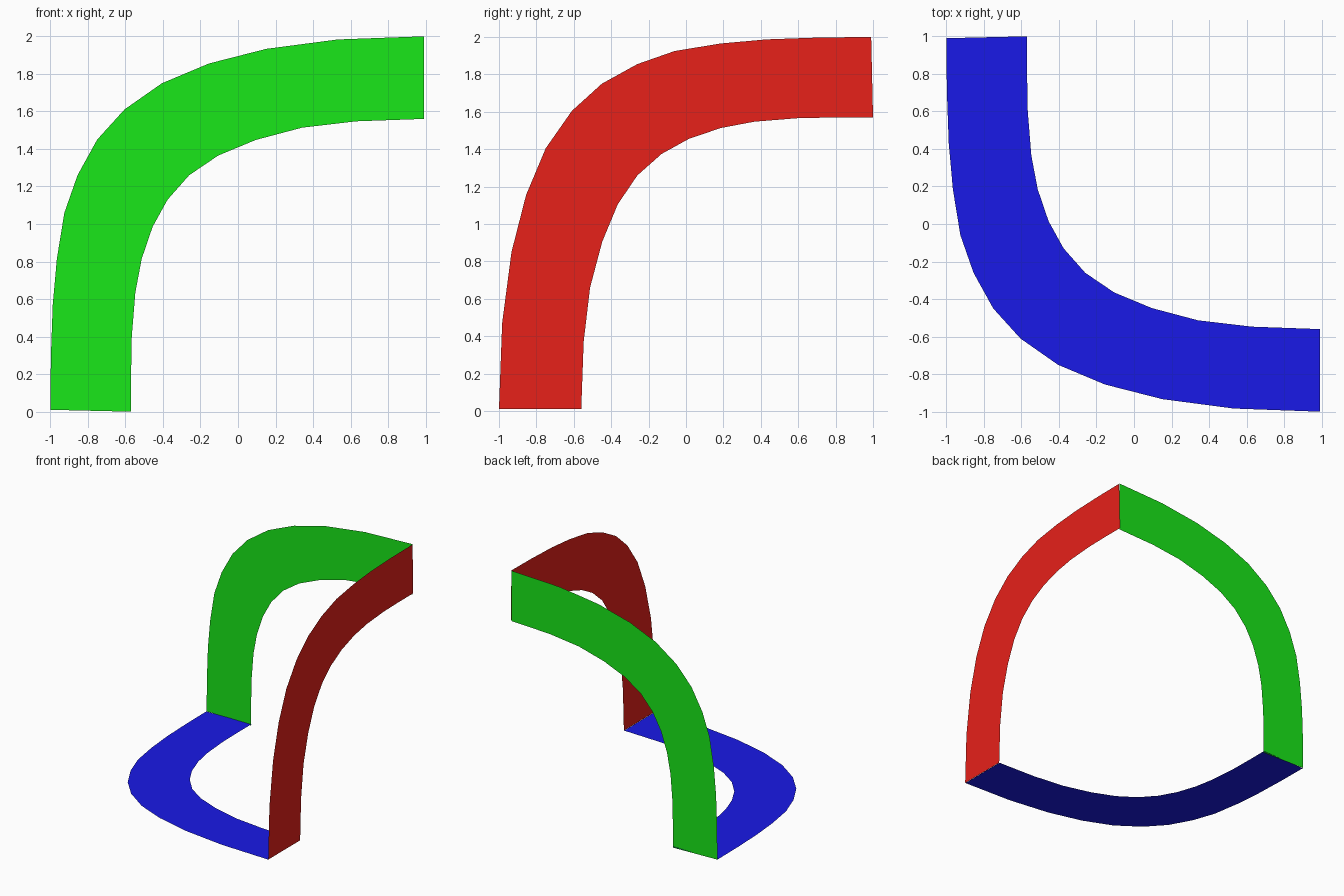
import bpy

if "Cube" in bpy.data.objects:
    bpy.data.objects.remove(bpy.data.objects["Cube"])

# One curved band profile (u across, v up), shared by all three ribbons
OUTER = [(-1, .01), (-.997, .29), (-.987, .57), (-.965, .815), (-.925, 1.06),
         (-.855, 1.26), (-.75, 1.45), (-.605, 1.61), (-.405, 1.75),
         (-.155, 1.855), (.15, 1.933), (.53, 1.983), (.99, 2)]
INNER = [(-.57, 0), (-.57, .18), (-.566, .4), (-.547, .635), (-.513, .815),
         (-.455, .985), (-.375, 1.13), (-.26, 1.26), (-.105, 1.365),
         (.095, 1.448), (.34, 1.513), (.628, 1.547), (.99, 1.56)]


def ribbon(name, place, color, flip=False):
    """Flat strip of quads between the two profile curves."""
    n = len(OUTER)
    verts = [place(u, v) for u, v in OUTER + INNER]
    faces = [(i, n + i, n + i + 1, i + 1) for i in range(n - 1)]
    if flip:
        faces = [f[::-1] for f in faces]
    mesh = bpy.data.meshes.new(name)
    mesh.from_pydata(verts, [], faces)
    mat = bpy.data.materials.new(name + "_color")
    mat.diffuse_color = color
    mat.use_nodes = True
    mat.node_tree.nodes["Principled BSDF"].inputs["Base Color"].default_value = mat.diffuse_color
    mesh.materials.append(mat)
    obj = bpy.data.objects.new(name, mesh)
    bpy.context.collection.objects.link(obj)


# Back ribbon, upright, facing the front
ribbon("back_ribbon", lambda u, v: (u, .995, v), (.01, .8, .01, 1))
# Right ribbon, same band mirrored across its diagonal, facing right
ribbon("right_ribbon", lambda u, v: (.992, 1 - v, 1 - u), (.8, .015, .01, 1), True)
# Floor ribbon, lying flat and joining the feet of the other two
ribbon("floor_ribbon", lambda u, v: (u, 1 - v, .01), (.01, .01, .8, 1), True)
